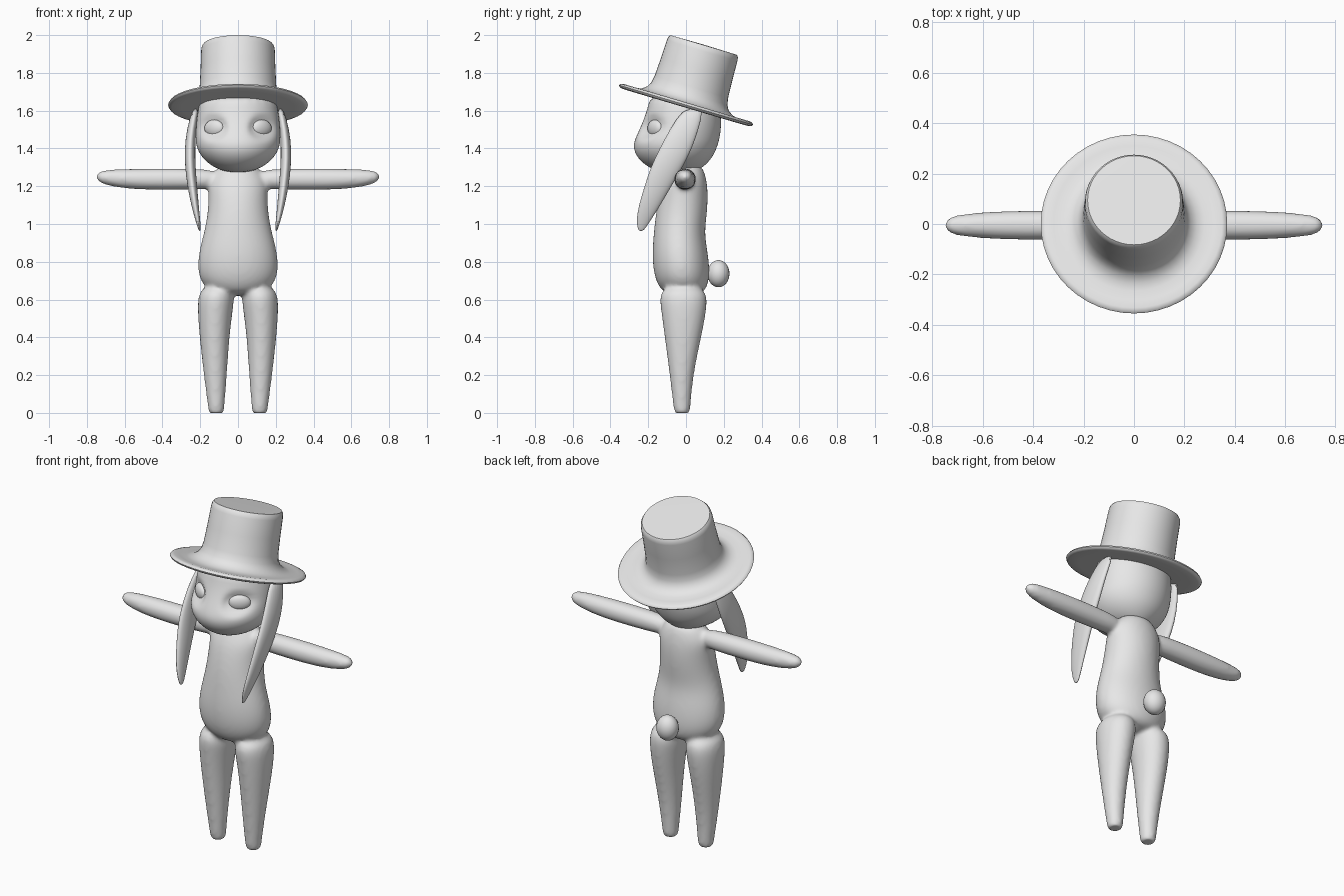
import bpy, bmesh
from math import sin, cos, pi, radians, exp
from mathutils import Vector, Matrix

if "Cube" in bpy.data.objects:
    bpy.data.objects.remove(bpy.data.objects["Cube"])

grey = bpy.data.materials.new("plain grey")
grey.use_nodes = True
grey.diffuse_color = (0.8, 0.8, 0.8, 1)
grey.node_tree.nodes["Principled BSDF"].inputs["Base Color"].default_value = (0.8, 0.8, 0.8, 1)


def loft(bm, rings, flip=False, segs=24):
    """Skin a list of (centre, u, v) ellipses and cap both ends."""
    side = Vector((-1 if flip else 1, 1, 1))
    loops = []
    for centre, u, v in rings:
        pts = [centre + u * cos(2 * pi * i / segs) + v * sin(2 * pi * i / segs) for i in range(segs)]
        loops.append([bm.verts.new(p * side) for p in pts])
    for a, b in zip(loops, loops[1:]):
        for i in range(segs):
            j = (i + 1) % segs
            bm.faces.new((a[i], a[j], b[j], b[i]))
    bm.faces.new(loops[0])
    bm.faces.new(loops[-1])


def level(z, x, rx, front, back):
    """Horizontal ellipse given by its front and back y."""
    return (Vector((x, (front + back) / 2, z)), Vector((rx, 0, 0)), Vector((0, (back - front) / 2, 0)))


def finish(name, bm, modifiers=()):
    bmesh.ops.recalc_face_normals(bm, faces=bm.faces)
    mesh = bpy.data.meshes.new(name)
    bm.to_mesh(mesh)
    bm.free()
    obj = bpy.data.objects.new(name, mesh)
    bpy.context.collection.objects.link(obj)
    mesh.materials.append(grey)
    bpy.ops.object.select_all(action='DESELECT')
    obj.select_set(True)
    bpy.context.view_layer.objects.active = obj
    for kind, settings in modifiers:
        mod = obj.modifiers.new(kind.title(), kind)
        for key, value in settings.items():
            setattr(mod, key, value)
        bpy.ops.object.modifier_apply(modifier=mod.name)
    bpy.ops.object.shade_smooth_by_angle(angle=radians(50))
    return obj


SUBSURF = ('SUBSURF', {"levels": 2})

# Body: torso, legs and arms fused into one soft skin
bm = bmesh.new()
torso = [(.62, .10, -.10, .08), (.67, .19, -.15, .118), (.75, .217, -.175, .127), (.85, .21, -.18, .117),
         (.95, .182, -.172, .098), (1.05, .162, -.162, .112), (1.15, .157, -.142, .118),
         (1.22, .16, -.12, .112), (1.27, .13, -.09, .1), (1.32, .09, -.07, .08)]
loft(bm, [level(z, 0, r, f, b) for z, r, f, b in torso])
leg = [(-.012, .115, .04, -.06, .02), (.02, .115, .043, -.066, .023), (.2, .12, .062, -.087, .038),
       (.4, .125, .079, -.114, .082), (.55, .121, .095, -.134, .112), (.68, .11, .1, -.15, .118)]
arm = [(.08, 1.235, .05, .05), (.25, 1.238, .058, .057), (.45, 1.237, .06, .058), (.6, 1.239, .053, .053),
       (.7, 1.246, .043, .041), (.738, 1.25, .03, .027), (.75, 1.25, .014, .013)]
for flip in (False, True):
    loft(bm, [level(*ring) for ring in leg], flip)
    loft(bm, [(Vector((x, -.005, z)), Vector((0, ry, 0)), Vector((0, 0, rz))) for x, z, ry, rz in arm], flip)
body = finish("body", bm, [SUBSURF,
                           ('REMESH', {"mode": 'VOXEL', "voxel_size": .011}),
                           ('SMOOTH', {"factor": .5, "iterations": 12})])
for vert in body.data.vertices:
    vert.co.z = max(vert.co.z, 0)

# Head with a full muzzle, then shallow eye sockets
bm = bmesh.new()
head = [(1.272, .05, -.13, .04), (1.298, .13, -.2, .09), (1.35, .193, -.262, .142), (1.41, .225, -.284, .168),
        (1.46, .226, -.268, .182), (1.53, .224, -.234, .19), (1.62, .212, -.202, .182), (1.69, .19, -.19, .16)]
loft(bm, [level(z, 0, r, f, b) for z, r, f, b in head])
skull = finish("head", bm, [SUBSURF])
for vert in skull.data.vertices:
    x, y, z = vert.co
    if y < 0:
        dent = .028 * exp(-(((abs(x) - .13) / .065) ** 2 + ((z - 1.51) / .055) ** 2) ** 2)
        vert.co += Vector((-dent * .5 * (1 if x > 0 else -1), dent * .85, 0))

# Eyes and hanging ears
ear = [(1.62, .222, .018, -.01, .1), (1.5, .247, .025, -.087, .066), (1.4, .255, .028, -.14, .033),
       (1.3, .253, .028, -.188, -.018), (1.2, .242, .026, -.22, -.077), (1.1, .228, .02, -.25, -.135),
       (1.03, .215, .014, -.262, -.18), (.98, .205, .008, -.258, -.212), (.962, .202, .004, -.248, -.23)]
for flip, side in ((False, "left"), (True, "right")):
    s = -1 if flip else 1
    bm = bmesh.new()
    place = (Matrix.Translation((s * .126, -.164, 1.507)) @ Matrix.Rotation(s * radians(34), 4, 'Z')
             @ Matrix.Diagonal((.06, .027, .045, 1)))
    bmesh.ops.create_uvsphere(bm, u_segments=24, v_segments=16, radius=1, matrix=place)
    finish(side + "_eye", bm)
    bm = bmesh.new()
    loft(bm, [level(*ring) for ring in ear], flip)
    finish(side + "_ear", bm, [('SUBSURF', {"levels": 1})])

# Tail
bm = bmesh.new()
place = Matrix.Translation((0, .172, .737)) @ Matrix.Diagonal((.062, .058, .072, 1))
bmesh.ops.create_uvsphere(bm, u_segments=24, v_segments=16, radius=1, matrix=place)
finish("tail", bm)

# Top hat: turned profile, tilted back
profile = [(0, -.012), (.2, -.012), (.3, -.014), (.35, -.013), (.364, -.009), (.37, 0), (.364, .009),
           (.35, .013), (.32, .012), (.28, .01), (.25, .018), (.225, .036), (.21, .062), (.203, .1),
           (.198, .2), (.195, .3), (.192, .32), (.184, .331), (0, .333)]
bm = bmesh.new()
points = [bm.verts.new((r, 0, h)) for r, h in profile]
edges = [bm.edges.new(pair) for pair in zip(points, points[1:])]
bmesh.ops.spin(bm, geom=points + edges, cent=(0, 0, 0), axis=(0, 0, 1), angle=2 * pi, steps=48)
bmesh.ops.remove_doubles(bm, verts=bm.verts, dist=.0005)
tilt = Matrix.Translation((0, 0, 1.63)) @ Matrix.Rotation(radians(-16.5), 4, 'X')
bmesh.ops.transform(bm, matrix=tilt, verts=bm.verts)
finish("top_hat", bm)
